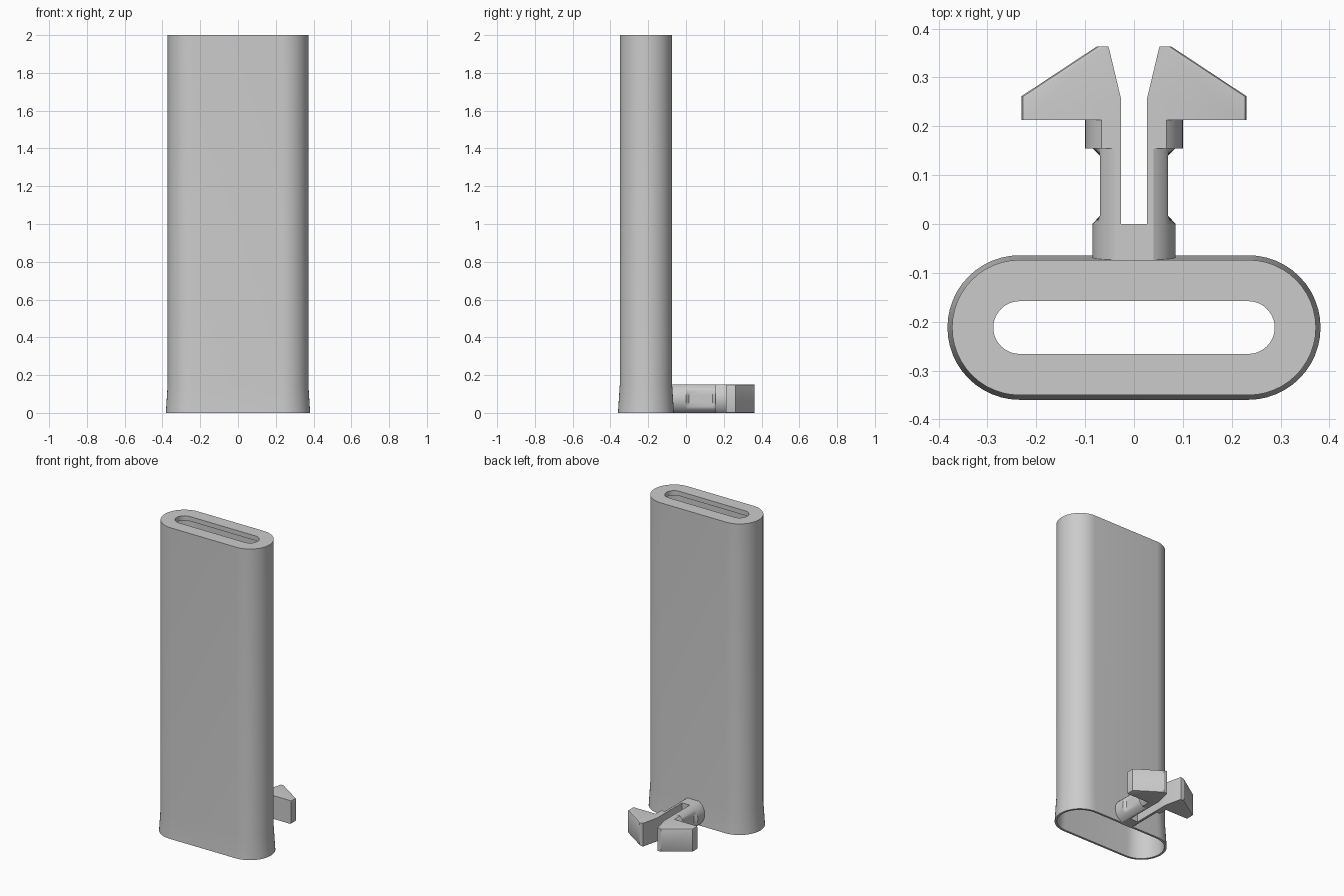
import bpy
import bmesh
from math import asin, cos, sin, pi, radians

if "Cube" in bpy.data.objects:
    bpy.data.objects.remove(bpy.data.objects["Cube"], do_unlink=True)

grey = bpy.data.materials.new("plain_grey")
grey.use_nodes = True
COLOUR = (0.6, 0.6, 0.6, 1)
grey.diffuse_color = COLOUR
grey.node_tree.nodes["Principled BSDF"].inputs["Base Color"].default_value = COLOUR

BODY_Y = -0.212     # centre of the tube
HALF_FLAT = 0.234   # half length of the flat sides
MID_Z = 0.075       # clip mid height and half thickness


def finish(name, bm):
    bmesh.ops.recalc_face_normals(bm, faces=bm.faces)
    mesh = bpy.data.meshes.new(name)
    bm.to_mesh(mesh)
    bm.free()
    obj = bpy.data.objects.new(name, mesh)
    bpy.context.collection.objects.link(obj)
    mesh.materials.append(grey)
    bpy.ops.object.select_all(action="DESELECT")
    obj.select_set(True)
    bpy.context.view_layer.objects.active = obj
    bpy.ops.object.shade_smooth_by_angle(angle=radians(30))
    return obj


def loft(name, rings, closed=False):
    """Skin a list of equal point rings; closed joins last to first, else caps."""
    bm = bmesh.new()
    loops = [[bm.verts.new(p) for p in ring] for ring in rings]
    pairs = list(zip(loops, loops[1:]))
    if closed:
        pairs.append((loops[-1], loops[0]))
    else:
        bm.faces.new(loops[0])
        bm.faces.new(loops[-1])
    n = len(loops[0])
    for a, b in pairs:
        for i in range(n):
            j = (i + 1) % n
            bm.faces.new((a[i], a[j], b[j], b[i]))
    return finish(name, bm)


def stadium(radius, z, steps=24):
    ring = []
    for side in (1, -1):
        for i in range(steps + 1):
            a = -pi / 2 + pi * i / steps
            ring.append((side * (HALF_FLAT + radius * cos(a)),
                         BODY_Y + side * radius * sin(a), z))
    return ring


def arc(y, radius, x_max, steps=24):
    """Right side of a cylinder along y, trimmed flat above, below and at x_max."""
    limit = asin(MID_Z / radius)
    angles = [limit * (2 * i / steps - 1) for i in range(steps + 1)]
    return [(min(radius * cos(a), x_max), y, MID_Z + radius * sin(a)) for a in angles]


def mirror(obj):
    obj.modifiers.new("mirror", "MIRROR")


# Hollow tube: flared foot, straight wall, thick lip around the top slot
profile = [(0.148, 0), (0.1385, 0.15), (0.1385, 2), (0.054, 2),
           (0.054, 1.97), (0.128, 1.97), (0.128, 0.15), (0.134, 0)]
loft("tube_body", [stadium(r, z) for r, z in profile], closed=True)

# Round clip base joined to the back of the tube
base = []
for y in (-0.08, 0):
    half = arc(y, 0.085, 0.085)
    base.append(half + [(-x, yy, z) for x, yy, z in reversed(half)])
loft("clip_base", base)

# Pair of spring arms with a waisted side and a wider collar
SLOT = 0.027
sections = [(0, 0.085, 0.085), (0.017, 0.085, 0.07), (0.14, 0.085, 0.07),
            (0.155, 0.085, 0.085), (0.155, 0.1, 0.1), (0.215, 0.1, 0.1)]
arms = [arc(*s) + [(SLOT, s[0], 2 * MID_Z), (SLOT, s[0], 0)] for s in sections]
mirror(loft("clip_arms", arms))

# Pair of barbs, with softened outer edges
outline = [(SLOT, 0.213), (SLOT, 0.258), (0.052, 0.363),
           (0.077, 0.363), (0.23, 0.262), (0.23, 0.213)]
bm = bmesh.new()
face = bm.faces.new([bm.verts.new((x, y, 0)) for x, y in outline])
top = bmesh.ops.extrude_face_region(bm, geom=[face])["geom"]
bmesh.ops.translate(bm, vec=(0, 0, 2 * MID_Z),
                    verts=[v for v in top if isinstance(v, bmesh.types.BMVert)])
soft = [e for e in bm.edges
        if all(v.co.x > 0.07 for v in e.verts)
        and abs(e.verts[0].co.z - e.verts[1].co.z) < 0.01]
bmesh.ops.bevel(bm, geom=soft, offset=0.008, segments=2, profile=0.5, affect="EDGES")
mirror(finish("clip_barbs", bm))
